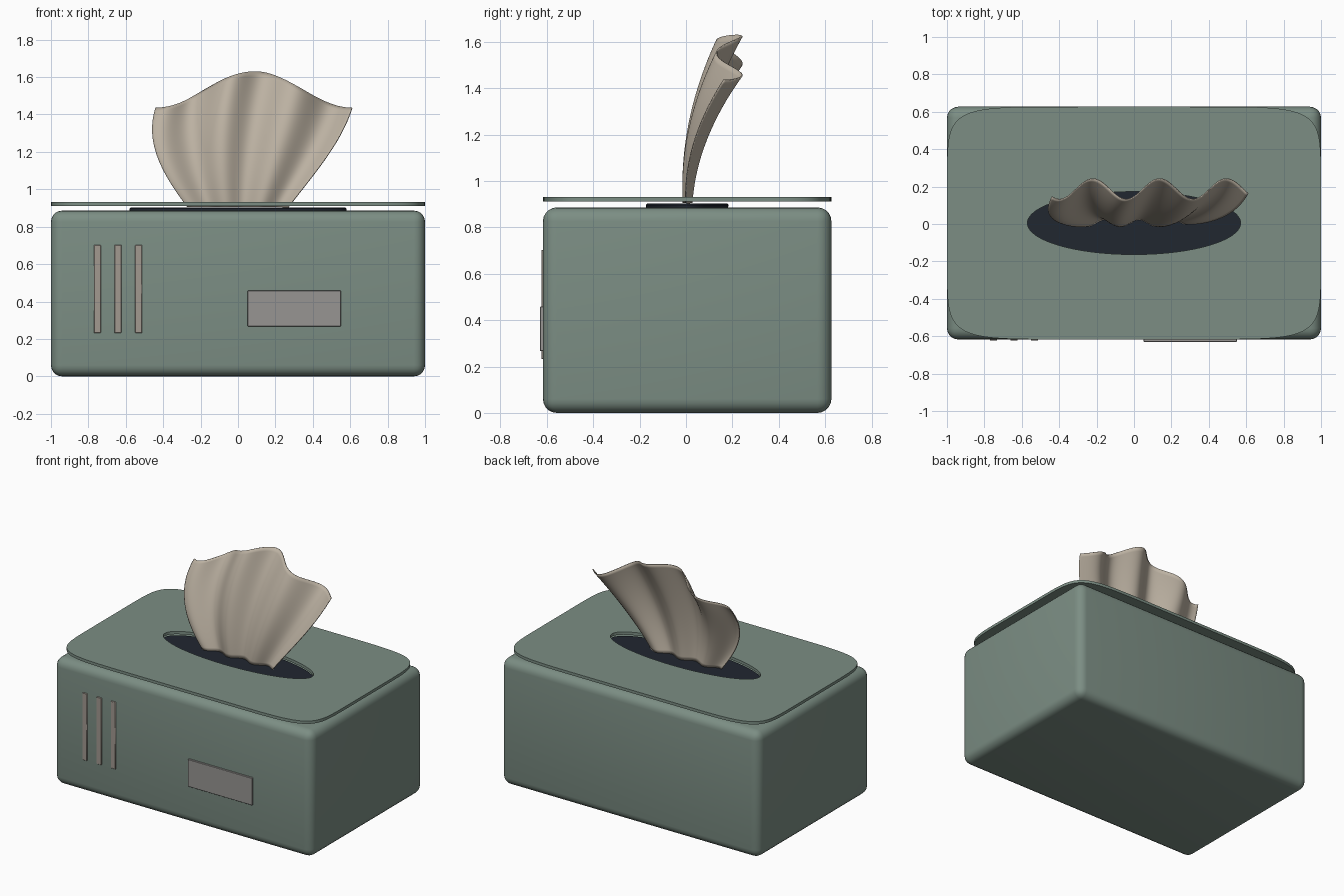
import bpy, bmesh, math

if "Cube" in bpy.data.objects:
    bpy.data.objects.remove(bpy.data.objects["Cube"])

CY = 0.005  # box centre in y


def material(name, rgb):
    m = bpy.data.materials.new(name)
    m.diffuse_color = (*rgb, 1)
    m.use_nodes = True
    m.node_tree.nodes["Principled BSDF"].inputs["Base Color"].default_value = m.diffuse_color
    return m


GREEN = material("sage_green", (0.20, 0.27, 0.23))
DARK = material("dark_opening", (0.015, 0.02, 0.03))
PAPER = material("paper", (0.50, 0.44, 0.36))
TRIM = material("trim", (0.36, 0.32, 0.28))
LABEL = material("label", (0.31, 0.30, 0.29))


def finish(bm, name, mat, angle=40):
    bmesh.ops.recalc_face_normals(bm, faces=bm.faces[:])
    me = bpy.data.meshes.new(name)
    bm.to_mesh(me)
    bm.free()
    ob = bpy.data.objects.new(name, me)
    bpy.context.collection.objects.link(ob)
    me.materials.append(mat)
    bpy.ops.object.select_all(action='DESELECT')
    bpy.context.view_layer.objects.active = ob
    ob.select_set(True)
    bpy.ops.object.shade_smooth_by_angle(angle=math.radians(angle))
    return ob


def box(name, lo, hi, mat, bevel, segments):
    bm = bmesh.new()
    bmesh.ops.create_cube(bm, size=1)
    for v in bm.verts:
        v.co = [(a + b) / 2 + c * (b - a) for a, b, c in zip(lo, hi, v.co)]
    bmesh.ops.bevel(bm, geom=bm.edges[:], offset=bevel, segments=segments,
                    profile=0.5, affect='EDGES')
    return finish(bm, name, mat)


def superellipse(a, b, n, z, count=128):
    pts = []
    for i in range(count):
        t = 2 * math.pi * i / count
        c, s = math.cos(t), math.sin(t)
        pts.append((a * math.copysign(abs(c) ** (2 / n), c),
                    CY + b * math.copysign(abs(s) ** (2 / n), s), z))
    return pts


def loft(name, loops, mat, closed):
    # joins loops of equal length; closed makes a ring, otherwise caps the ends
    bm = bmesh.new()
    rings = [[bm.verts.new(p) for p in loop] for loop in loops]
    pairs = list(zip(rings, rings[1:])) + ([(rings[-1], rings[0])] if closed else [])
    for r, s in pairs:
        for i in range(len(r)):
            j = (i + 1) % len(r)
            bm.faces.new((r[i], r[j], s[j], s[i]))
    if not closed:
        bm.faces.new(rings[0])
        bm.faces.new(rings[-1])
    return finish(bm, name, mat)


# Box body
box("box_body", (-1, -0.617, 0), (1, 0.627, 0.886), GREEN, 0.06, 5)

# Top panel with an oval opening
loft("top_panel", [superellipse(1, 0.622, 8, 0.912), superellipse(1, 0.622, 8, 0.932),
                   superellipse(0.57, 0.168, 2, 0.932), superellipse(0.57, 0.168, 2, 0.912)],
     GREEN, True)

# Dark oval seen through the opening
loft("opening_disc", [superellipse(0.578, 0.176, 2, 0.88), superellipse(0.58, 0.178, 2, 0.897),
                      superellipse(0.573, 0.172, 2, 0.903)], DARK, False)

# Front stripes and label
for k, x in enumerate((-0.752, -0.642, -0.531)):
    box(f"front_stripe_{k + 1}", (x - 0.019, -0.624, 0.232), (x + 0.019, -0.605, 0.703),
        TRIM, 0.003, 1)
box("front_label", (0.052, -0.63, 0.267), (0.55, -0.605, 0.458), LABEL, 0.002, 1)

# Pleated tissue, fanning out and leaning back
NU, NV = 96, 28
bm = bmesh.new()
grid = []
for j in range(NV + 1):
    v = j / NV
    width = 0.27 + 0.255 * math.sin(v * math.pi / 2)
    row = []
    for i in range(NU + 1):
        u = 2 * i / NU - 1
        x = 0.085 * v * v + width * u
        y = 0.007 + 0.18 * v * v + (0.018 + 0.037 * v) * math.cos(9.24 * (u - 0.1))
        z = 0.905 + v * (0.53 + 0.195 * math.cos(math.pi * u / 2) ** 2)
        row.append(bm.verts.new((x, y, z)))
    grid.append(row)
for r, s in zip(grid, grid[1:]):
    for i in range(NU):
        bm.faces.new((r[i], r[i + 1], s[i + 1], s[i]))
tissue = finish(bm, "tissue", PAPER, 60)
thick = tissue.modifiers.new("thickness", 'SOLIDIFY')
thick.thickness = 0.006
thick.offset = 0
